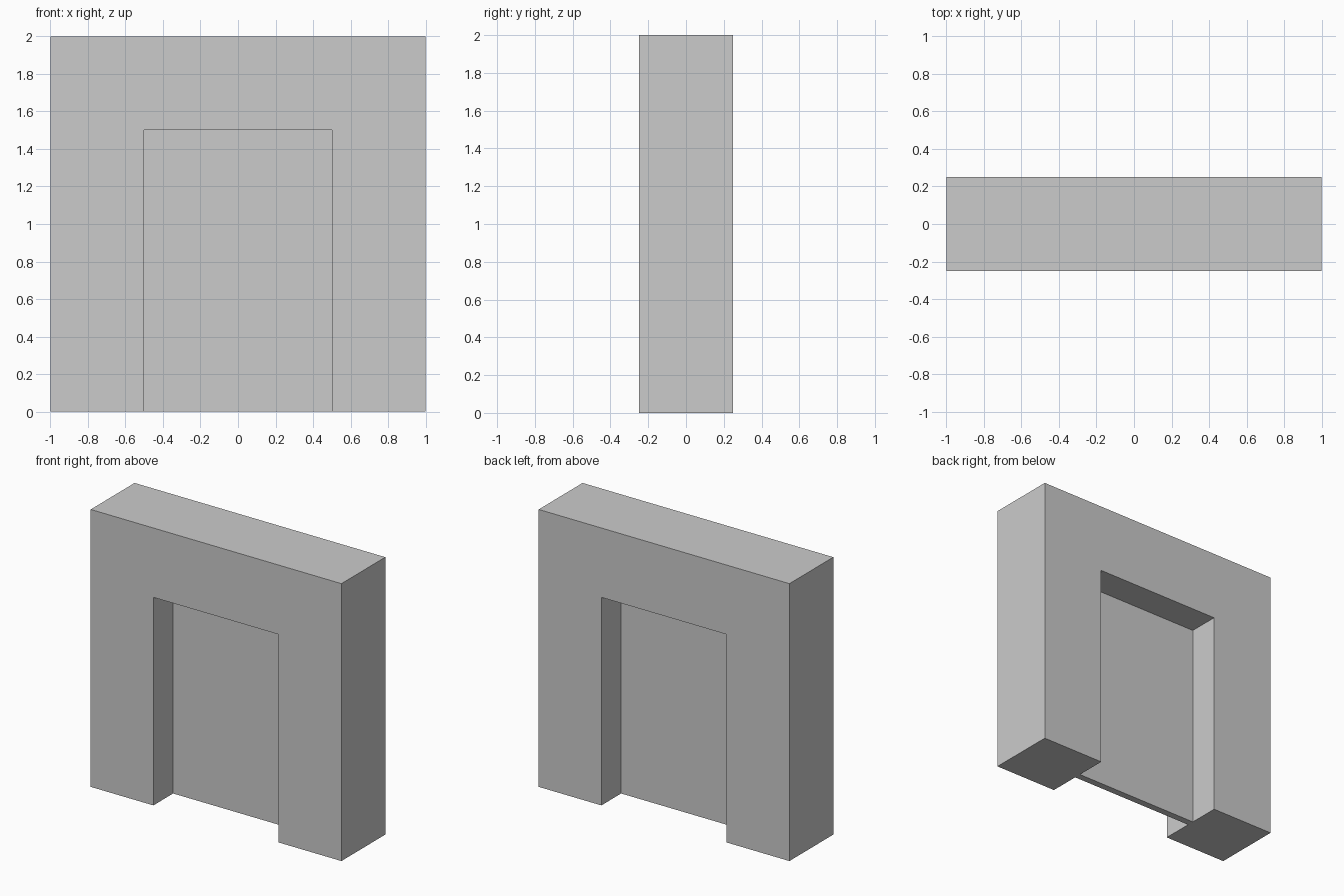
import bpy, bmesh

if "Cube" in bpy.data.objects:
    bpy.data.objects.remove(bpy.data.objects["Cube"])


def extrude_profile(name, points, depth):
    """Extrude an XZ outline symmetrically along y."""
    bm = bmesh.new()
    face = bm.faces.new([bm.verts.new((x, -depth / 2, z)) for x, z in points])
    ext = bmesh.ops.extrude_face_region(bm, geom=[face], use_keep_orig=True)
    verts = [g for g in ext["geom"] if isinstance(g, bmesh.types.BMVert)]
    bmesh.ops.translate(bm, verts=verts, vec=(0, depth, 0))
    bmesh.ops.recalc_face_normals(bm, faces=bm.faces)
    mesh = bpy.data.meshes.new(name)
    bm.to_mesh(mesh)
    bm.free()
    obj = bpy.data.objects.new(name, mesh)
    bpy.context.collection.objects.link(obj)
    return obj


# Thick surround: two jambs and a lintel in one outline
half_outline = [(1.0, 2.0), (1.0, 0.0), (0.5, 0.0), (0.5, 1.5)]
mirrored = [(-x, z) for x, z in reversed(half_outline)]
extrude_profile("door_frame", half_outline + mirrored, 0.5)

# Thin panel filling the middle of the opening
extrude_profile("door_panel", [(-0.5, 0), (0.5, 0), (0.5, 1.5), (-0.5, 1.5)], 0.05)
